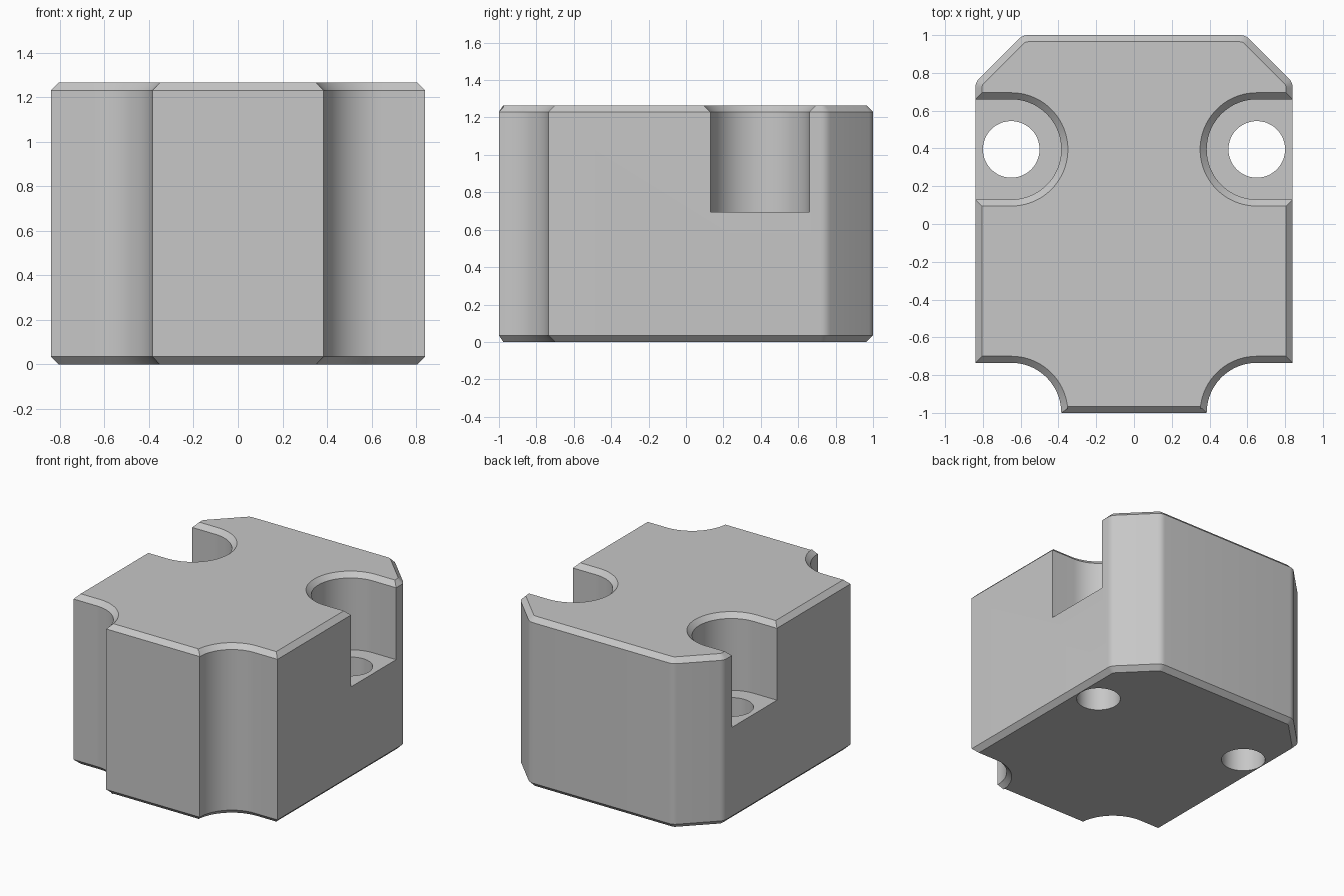
import bpy, bmesh
from math import cos, sin, radians
from mathutils import Vector

default = bpy.data.objects.get("Cube")
if default:
    bpy.data.objects.remove(default, do_unlink=True)

HALF_WIDTH, HEIGHT, CHAMFER = 0.84, 1.265, 0.035
BORE_X, POCKET_Y, POCKET_R, HOLE_R = 0.65, 0.395, 0.265, 0.15
POCKET_FLOOR = 0.695

grey = bpy.data.materials.new("plain grey")
grey.use_nodes = True
colour = (0.57, 0.57, 0.57, 1)
grey.diffuse_color = colour
grey.node_tree.nodes["Principled BSDF"].inputs["Base Color"].default_value = colour


def arc(x, y, r, start, end, steps):
    angles = [radians(start + (end - start) * i / steps) for i in range(steps + 1)]
    return [Vector((x + r * cos(a), y + r * sin(a))) for a in angles]


def rounded(corner, before, after, trim=0.03, steps=5):
    """Small rounding of one outline corner."""
    c = Vector(corner)
    a = c + (Vector(before) - c).normalized() * trim
    b = c + (Vector(after) - c).normalized() * trim
    ts = [i / steps for i in range(steps + 1)]
    return [a * (1 - t) ** 2 + c * 2 * t * (1 - t) + b * t * t for t in ts]


def inset(points, d):
    """Mitred inset of a counter-clockwise outline."""
    result = []
    for i, p in enumerate(points):
        e1 = (p - points[i - 1]).normalized()
        e2 = (points[(i + 1) % len(points)] - p).normalized()
        n1, n2 = Vector((-e1.y, e1.x)), Vector((-e2.y, e2.x))
        result.append(p + (n1 + n2) * d / (1 + n1.dot(n2)))
    return result


def loft(name, outline, levels):
    """Closed solid through (height, inset) levels of one outline."""
    bm = bmesh.new()
    rings = [[bm.verts.new((p.x, p.y, z)) for p in inset(outline, d)] for z, d in levels]
    n = len(outline)
    for low, high in zip(rings, rings[1:]):
        for i in range(n):
            j = (i + 1) % n
            bm.faces.new((low[i], low[j], high[j], high[i]))
    bm.faces.new(rings[0][::-1])
    bm.faces.new(rings[-1])
    bmesh.ops.recalc_face_normals(bm, faces=bm.faces[:])
    mesh = bpy.data.meshes.new(name)
    bm.to_mesh(mesh)
    bm.free()
    mesh.materials.append(grey)
    obj = bpy.data.objects.new(name, mesh)
    bpy.context.collection.objects.link(obj)
    return obj


# Main block: scooped front corners, clipped back corners, chamfered rims
side, back = (HALF_WIDTH, 0.75), (0.59, 1)
half = arc(BORE_X, -1, POCKET_R, 180, 90, 20)
half += [Vector((HALF_WIDTH, -1 + POCKET_R))]
half += rounded(side, (HALF_WIDTH, 0), back) + rounded(back, side, (0, 1))
outline = half + [Vector((-p.x, p.y)) for p in reversed(half)]
block = loft("block", outline, [(0, CHAMFER), (CHAMFER, 0),
                                (HEIGHT - CHAMFER, 0), (HEIGHT, CHAMFER)])

# Bolt pockets with flared rims, and the bolt holes below them
cutters = []
for s, label in ((1, "left"), (-1, "right")):
    u_shape = arc(BORE_X, POCKET_Y, POCKET_R, 90, 270, 40)
    u_shape += [Vector((1.2, POCKET_Y - POCKET_R)), Vector((1.2, POCKET_Y + POCKET_R))]
    if s < 0:
        u_shape = [Vector((-p.x, p.y)) for p in reversed(u_shape)]
    cutters.append(loft(label + "_pocket_cutter", u_shape,
                        [(POCKET_FLOOR, 0), (HEIGHT - CHAMFER, 0),
                         (HEIGHT + CHAMFER, -2 * CHAMFER)]))
    circle = arc(s * BORE_X, POCKET_Y, HOLE_R, 0, 360, 48)[:-1]
    cutters.append(loft(label + "_hole_cutter", circle, [(-0.1, 0), (1, 0)]))

bpy.ops.object.select_all(action="DESELECT")
block.select_set(True)
bpy.context.view_layer.objects.active = block
for cutter in cutters:
    cutter.hide_render = True
    cut = block.modifiers.new(cutter.name, "BOOLEAN")
    cut.operation, cut.solver, cut.object = "DIFFERENCE", "EXACT", cutter
    bpy.ops.object.modifier_apply(modifier=cut.name)
    bpy.data.objects.remove(cutter, do_unlink=True)

bpy.ops.object.shade_smooth_by_angle(angle=radians(25))
